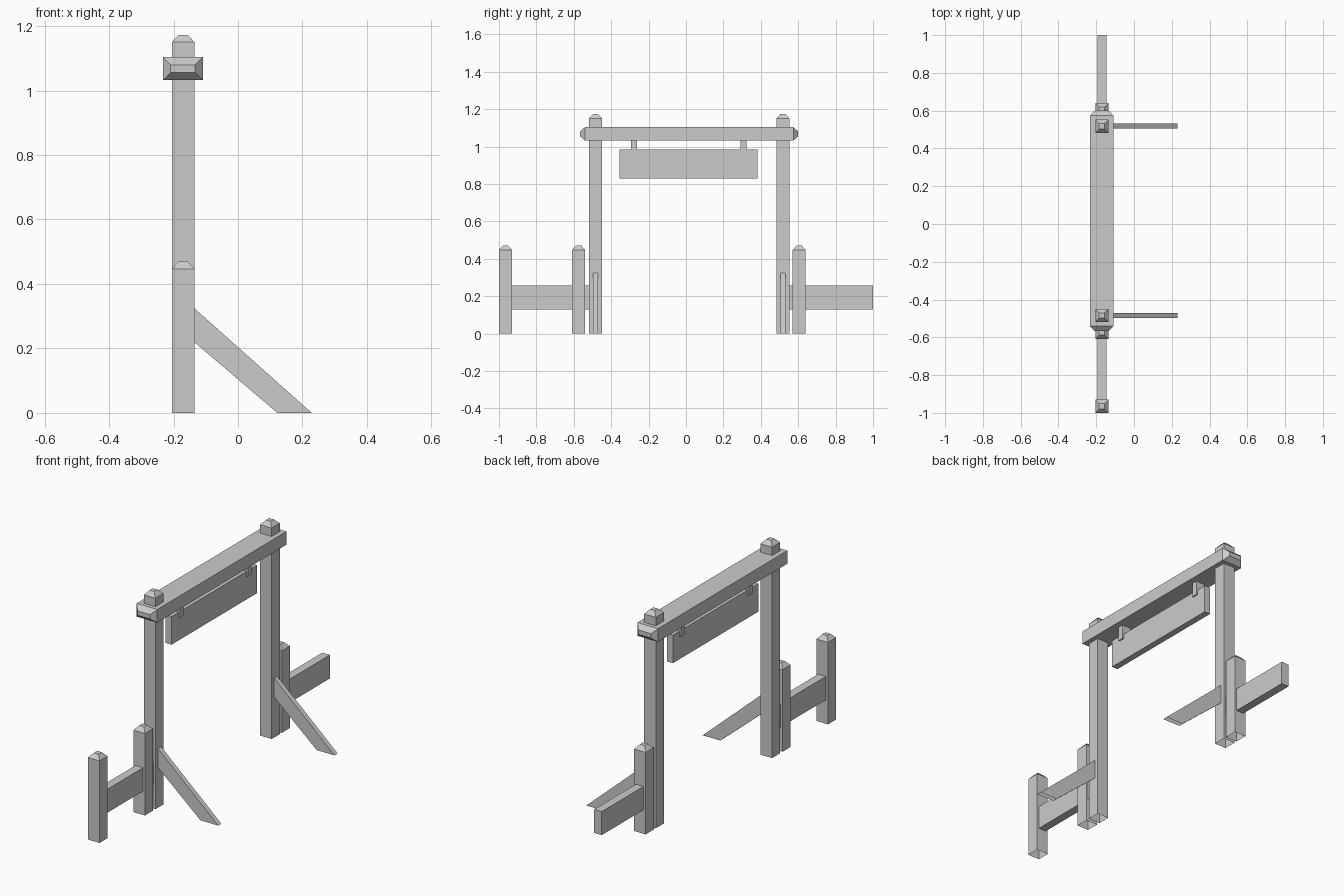
import bpy, bmesh

if "Cube" in bpy.data.objects:
    bpy.data.objects.remove(bpy.data.objects["Cube"])

CX = -0.17      # centre line of posts and beam
CY = 0.017      # middle of the gateway
HALF = 0.501    # gateway half span


def make(name, verts, faces):
    me = bpy.data.meshes.new(name)
    bm = bmesh.new()
    vs = [bm.verts.new(v) for v in verts]
    for f in faces:
        bm.faces.new([vs[i] for i in f])
    bmesh.ops.recalc_face_normals(bm, faces=bm.faces)
    # parts resting on the ground are open underneath
    ground = [f for f in bm.faces if all(v.co.z < 1e-5 for v in f.verts)]
    bmesh.ops.delete(bm, geom=ground, context='FACES_ONLY')
    bm.to_mesh(me)
    bm.free()
    ob = bpy.data.objects.new(name, me)
    bpy.context.collection.objects.link(ob)
    return ob


def loft(name, rings):
    """Skin equal-length point rings and cap both ends."""
    n = len(rings[0])
    last = (len(rings) - 1) * n
    faces = [tuple(range(n)), tuple(range(last, last + n))]
    for r in range(len(rings) - 1):
        for i in range(n):
            j = (i + 1) % n
            faces.append((r * n + i, r * n + j, (r + 1) * n + j, (r + 1) * n + i))
    return make(name, [p for ring in rings for p in ring], faces)


def square(cx, cy, h, z):
    return [(cx + a * h, cy + b * h, z) for a, b in ((-1, -1), (1, -1), (1, 1), (-1, 1))]


def box(name, x0, x1, y0, y1, z0, z1):
    return loft(name, [[(x0, y0, z), (x1, y0, z), (x1, y1, z), (x0, y1, z)] for z in (z0, z1)])


def post(name, y, height):
    h = 0.035
    return loft(name, [square(CX, y, h, 0), square(CX, y, h, height),
                       square(CX, y, 0.014, height + 0.023)])


def beam_ring(y, hx, hz):
    return [(CX - 0.001 + a * hx, y, 1.068 + b * hz)
            for a, b in ((-1, -1), (1, -1), (1, 1), (-1, 1))]


# gateway posts, diagonal braces and sign hangers
for side, s in (("left", -1), ("right", 1)):
    y = CY + s * HALF
    post(f"tall_post_{side}", y, 1.15)
    profile = [(-0.136, 0.325), (-0.136, 0.22), (0.122, 0), (0.229, 0)]
    loft(f"brace_{side}", [[(x, y + t, z) for x, z in profile] for t in (-0.0135, 0.0135)])
    hy = CY - 0.002 + s * 0.293
    box(f"hanger_{side}", CX - 0.026, CX + 0.026, hy - 0.016, hy + 0.016, 0.955, 1.04)

# crossbeam with tapered ends
loft("crossbeam", [beam_ring(-0.567, 0.038, 0.012), beam_ring(-0.54, 0.062, 0.036),
                   beam_ring(0.574, 0.062, 0.036), beam_ring(0.6, 0.038, 0.012)])

# hanging sign
box("sign_board", CX - 0.018, CX + 0.018, -0.355, 0.381, 0.83, 0.983)

# short fence posts (the far end one is missing)
for i, y in enumerate((-0.965, -0.574, 0.605)):
    post(f"fence_post_{i + 1}", y, 0.447)

# fence rails
box("fence_rail_left", -0.192, -0.146, -0.95, -0.50, 0.13, 0.258)
box("fence_rail_right", -0.192, -0.146, 0.53, 1.0, 0.13, 0.258)
